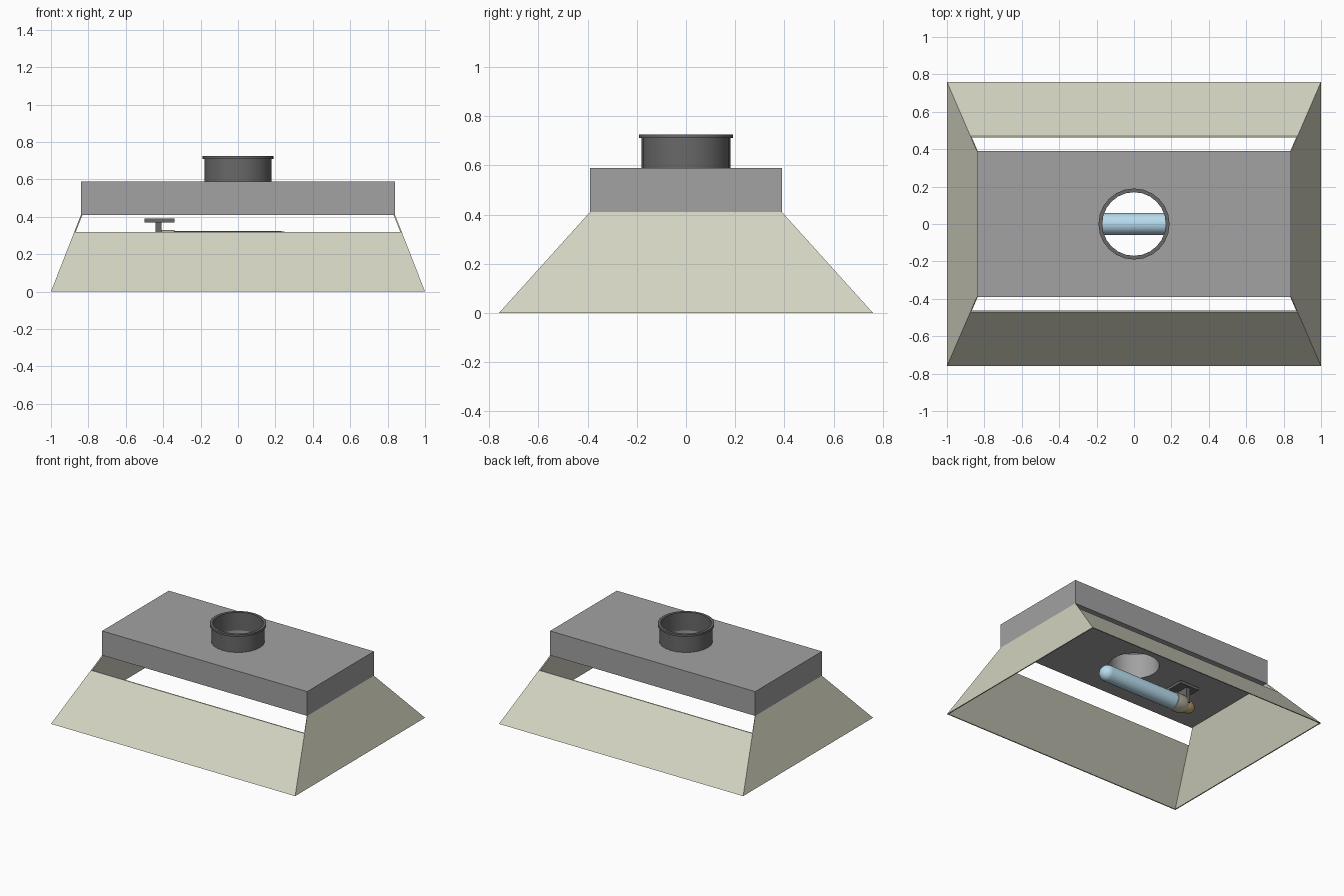
import bpy, bmesh, math
from mathutils import Matrix

if "Cube" in bpy.data.objects:
    bpy.data.objects.remove(bpy.data.objects["Cube"])


def material(name, rgb):
    m = bpy.data.materials.new(name)
    m.diffuse_color = (*rgb, 1)
    m.use_nodes = True
    m.node_tree.nodes["Principled BSDF"].inputs["Base Color"].default_value = m.diffuse_color
    return m


cream = material("cream_panel", (0.66, 0.66, 0.54))
grey = material("grey_metal", (0.36, 0.36, 0.36))
dark = material("dark_metal", (0.14, 0.14, 0.14))
blue = material("lamp_glass", (0.48, 0.72, 0.86))
tan = material("socket_tan", (0.55, 0.50, 0.40))
brass = material("brass_cap", (0.55, 0.38, 0.18))


def mesh_object(name, verts, faces, mat):
    me = bpy.data.meshes.new(name)
    me.from_pydata(verts, [], faces)
    bm = bmesh.new()
    bm.from_mesh(me)
    bmesh.ops.remove_doubles(bm, verts=bm.verts, dist=1e-5)
    bmesh.ops.recalc_face_normals(bm, faces=bm.faces)
    bm.to_mesh(me)
    bm.free()
    me.materials.append(mat)
    ob = bpy.data.objects.new(name, me)
    bpy.context.collection.objects.link(ob)
    return ob


def box(name, x, y, z, mat):
    v = [(a, b, c) for a in x for b in y for c in z]
    f = [(0, 1, 3, 2), (4, 6, 7, 5), (0, 4, 5, 1), (2, 3, 7, 6), (0, 2, 6, 4), (1, 5, 7, 3)]
    return mesh_object(name, v, f, mat)


def lathe(name, profile, n, mat, closed=False, matrix=Matrix()):
    """Revolve (radius, height) points around z."""
    v = [(r * math.cos(2 * math.pi * i / n), r * math.sin(2 * math.pi * i / n), z)
         for i in range(n) for r, z in profile]
    k = len(profile)
    f = [(i * k + j, (i + 1) % n * k + j, (i + 1) % n * k + (j + 1) % k, i * k + (j + 1) % k)
         for i in range(n) for j in range(k if closed else k - 1)]
    ob = mesh_object(name, v, f, mat)
    ob.data.transform(matrix)
    bpy.ops.object.select_all(action='DESELECT')
    ob.select_set(True)
    bpy.context.view_layer.objects.active = ob
    bpy.ops.object.shade_smooth_by_angle(angle=math.radians(40))
    return ob


# Sloping skirt: rectangle half sizes at a given height, outer and inset skin
TOP, SLOT, T = 0.41, 0.32, 0.008


def half(z):
    return 1 - 0.16 * z / TOP, 0.76 - 0.37 * z / TOP


def panel(name, side, sign, ztop):
    verts = []
    for inset in (0, T):
        for z, s in ((0, -1), (0, 1), (ztop, 1), (ztop, -1)):
            hx, hy = half(z)
            hx, hy = hx - inset, hy - inset
            verts.append((sign * hx, s * hy, z) if side == 'x' else (s * hx, sign * hy, z))
    faces = [(0, 1, 2, 3), (7, 6, 5, 4)] + [(i, (i + 1) % 4, 4 + (i + 1) % 4, 4 + i) for i in range(4)]
    mesh_object(name, verts, faces, cream)


for label, sgn in (("left", -1), ("right", 1)):
    panel(label + "_panel", 'x', sgn, TOP)
for label, sgn in (("front", -1), ("back", 1)):
    panel(label + "_panel", 'y', sgn, SLOT)

# Upper housing with a round duct hole through it
housing = box("housing", (-0.84, 0.84), (-0.39, 0.39), (TOP, 0.59), grey)
cutter = lathe("duct_cutter", [(0, 0.3), (0.17, 0.3), (0.17, 0.8), (0, 0.8)], 24, grey)
cutter.hide_render = True
cut = housing.modifiers.new("duct_hole", 'BOOLEAN')
cut.object = cutter
cut.solver = 'EXACT'
bpy.context.view_layer.objects.active = housing
bpy.ops.object.modifier_apply(modifier=cut.name)
bpy.data.objects.remove(cutter)

# Flanged duct collar
lathe("duct_collar", [(0.17, 0.59), (0.18, 0.59), (0.18, 0.71), (0.19, 0.71),
                      (0.19, 0.725), (0.17, 0.725)], 24, dark, True)

# Lamp along x: glass tube with a domed end, socket and end cap
along_x = Matrix.Translation((0, 0, 0.265)) @ Matrix.Rotation(math.pi / 2, 4, 'Y')
dome = [(0.058 * math.cos(a), 0.23 + 0.058 * math.sin(a))
        for a in [math.pi / 2 * i / 8 for i in range(9)]]
lathe("lamp_tube", [(0, -0.36), (0.058, -0.36)] + dome, 24, blue, matrix=along_x)
lathe("lamp_socket", [(0, -0.44), (0.05, -0.44), (0.064, -0.41), (0.064, -0.34), (0, -0.34)],
      24, tan, matrix=along_x)
lathe("lamp_cap", [(0, -0.51), (0.03, -0.505), (0.045, -0.48), (0.045, -0.44), (0, -0.44)],
      24, brass, matrix=along_x)

# Hanging bracket
box("bracket_plate", (-0.5, -0.34), (-0.08, 0.08), (0.37, 0.39), dark)
box("bracket_post", (-0.44, -0.41), (-0.06, 0.06), (0.26, 0.37), dark)
